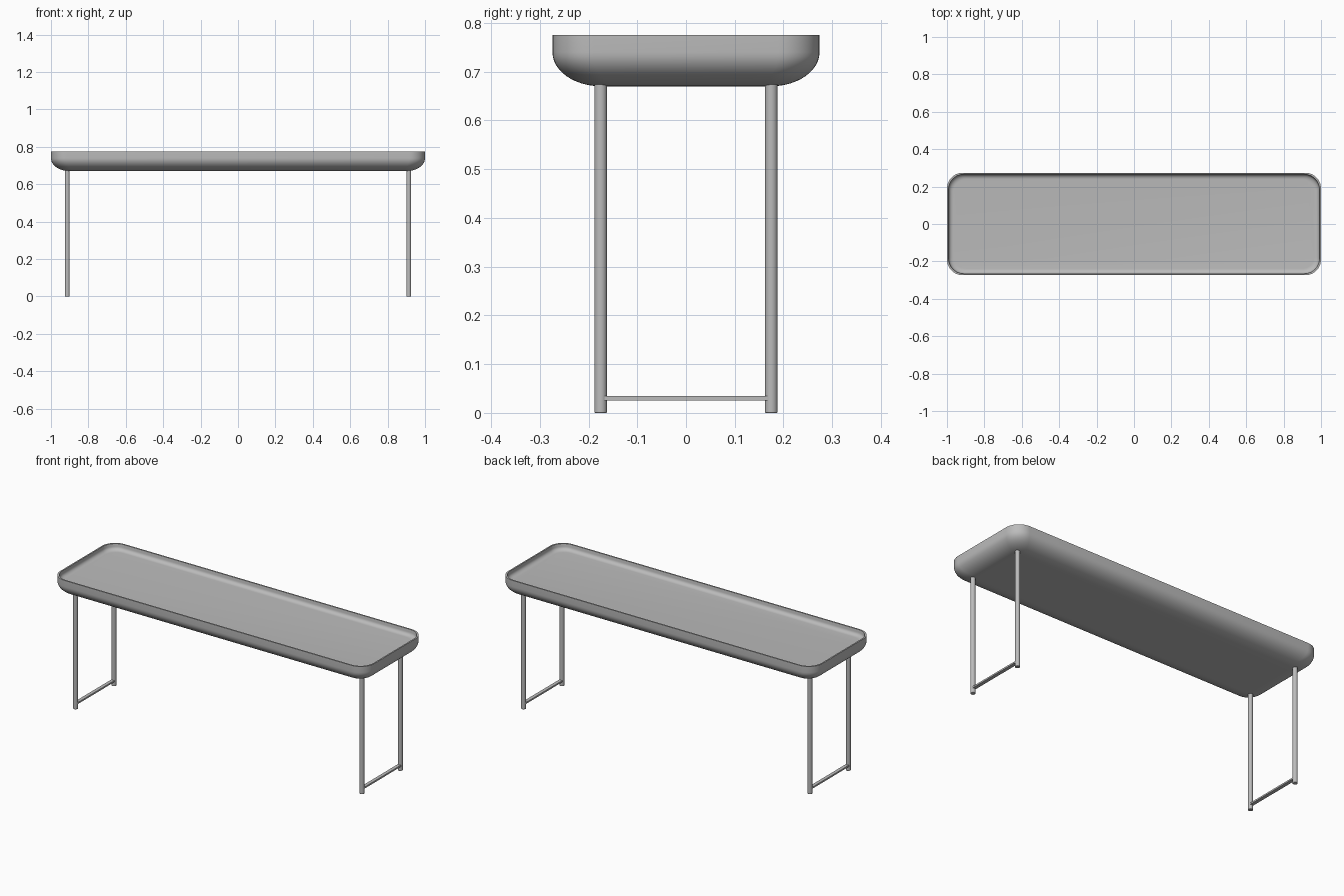
import bpy, bmesh, math

cube = bpy.data.objects.get("Cube")
if cube:
    bpy.data.objects.remove(cube, do_unlink=True)

grey = bpy.data.materials.new("neutral_grey")
grey.use_nodes = True
colour = (0.5, 0.5, 0.5, 1)
grey.diffuse_color = colour
grey.node_tree.nodes["Principled BSDF"].inputs["Base Color"].default_value = colour


def finish(obj, name, angle=40):
    obj.name = name
    obj.data.materials.clear()
    obj.data.materials.append(grey)
    bpy.ops.object.select_all(action="DESELECT")
    obj.select_set(True)
    bpy.context.view_layer.objects.active = obj
    bpy.ops.object.shade_smooth_by_angle(angle=math.radians(angle))


def rounded_ring(bm, inset, z, steps=10):
    """One rounded rectangle of vertices, drawn in from the outer edge."""
    hx, hy = 1.0 - inset, 0.274 - inset
    r = max(0.085 - 0.5 * inset, 0.03)
    ring = []
    for k, (sx, sy) in enumerate([(1, 1), (-1, 1), (-1, -1), (1, -1)]):
        for i in range(steps + 1):
            a = math.pi / 2 * (k + i / steps)
            ring.append(bm.verts.new((sx * (hx - r) + r * math.cos(a),
                                      sy * (hy - r) + r * math.sin(a), z)))
    return ring


# Tray top: curved underside, upright side, thin rim and shallow recess
profile = []
for i in range(13):
    a = math.pi / 2 * i / 12
    profile.append((0.1 * (1 - math.sin(a)), 0.74 - 0.07 * math.cos(a)))
profile += [(0, 0.775), (0.008, 0.775), (0.01, 0.76)]
for i in range(1, 7):
    a = math.pi / 2 * i / 6
    profile.append((0.01 + 0.025 * (1 - math.cos(a)), 0.76 - 0.02 * math.sin(a)))

bm = bmesh.new()
rings = [rounded_ring(bm, inset, z) for inset, z in profile]
for low, high in zip(rings, rings[1:]):
    n = len(low)
    for i in range(n):
        j = (i + 1) % n
        bm.faces.new((low[i], low[j], high[j], high[i]))
bm.faces.new(list(reversed(rings[0])))
bm.faces.new(rings[-1])
mesh = bpy.data.meshes.new("tray_top")
bm.to_mesh(mesh)
bm.free()
top = bpy.data.objects.new("tray_top", mesh)
bpy.context.collection.objects.link(top)
finish(top, "tray_top")

# Leg frames: two round legs joined by a flat floor bar at each end
for side, sx in (("left", 1), ("right", -1)):
    x = sx * 0.913
    for end, sy in (("front", -1), ("back", 1)):
        bpy.ops.mesh.primitive_cylinder_add(vertices=24, radius=0.013, depth=0.685,
                                            location=(x, sy * 0.175, 0.3425))
        leg = bpy.context.object
        bevel = leg.modifiers.new("soft_ends", "BEVEL")
        bevel.width = 0.002
        bevel.segments = 2
        bevel.limit_method = "ANGLE"
        finish(leg, f"{end}_{side}_leg")
    bpy.ops.mesh.primitive_cube_add(size=1, location=(x, 0, 0.03))
    bar = bpy.context.object
    bar.scale = (0.02, 0.335, 0.009)
    finish(bar, f"{side}_floor_bar")
